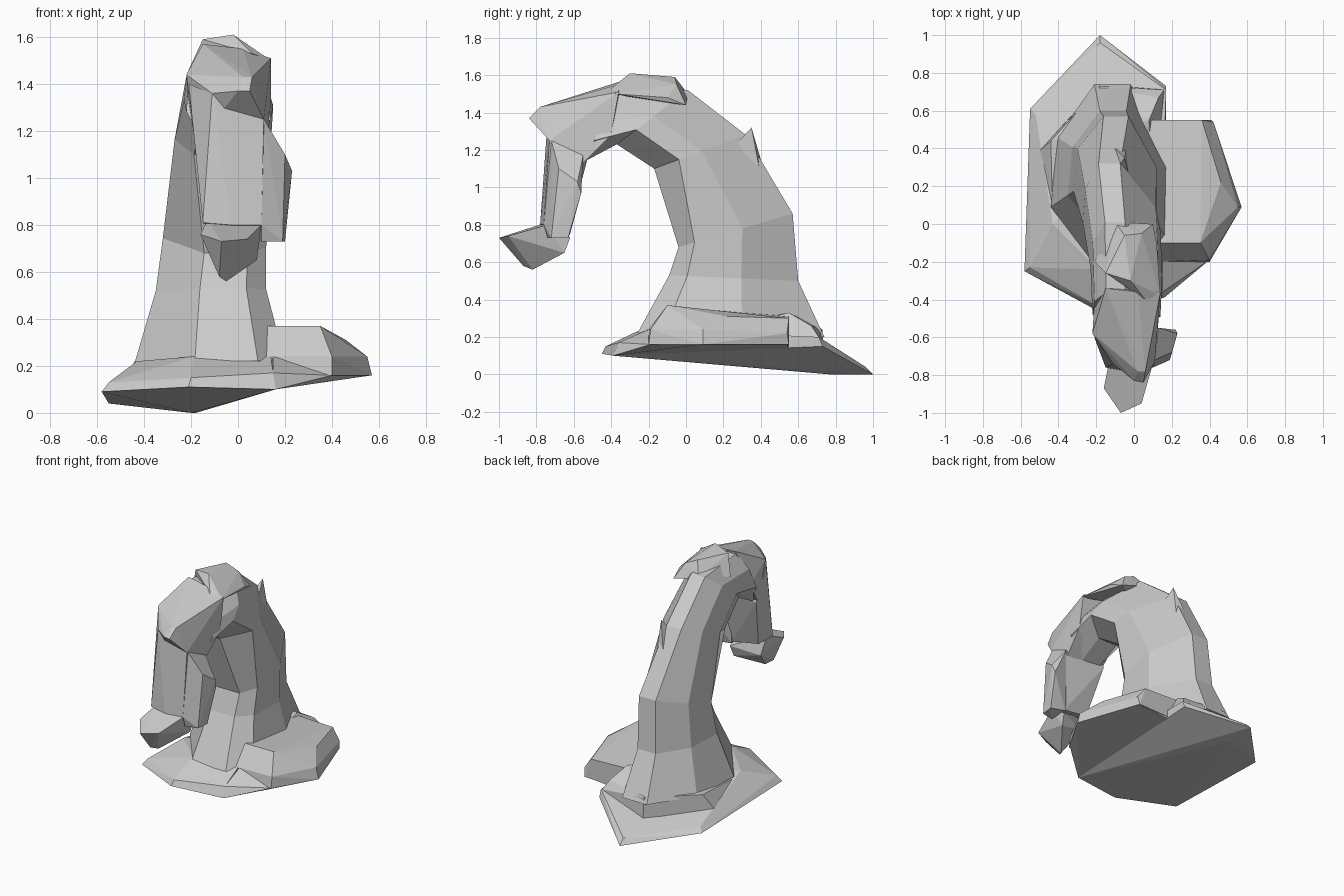
import bpy, bmesh, math


def finish(name, bm):
    bmesh.ops.dissolve_limit(bm, angle_limit=math.radians(4),
                             verts=bm.verts[:], edges=bm.edges[:])
    bmesh.ops.recalc_face_normals(bm, faces=bm.faces[:])
    me = bpy.data.meshes.new(name)
    bm.to_mesh(me)
    bm.free()
    ob = bpy.data.objects.new(name, me)
    bpy.context.collection.objects.link(ob)
    return ob


def hull(name, pts):
    """Faceted rock chunk: convex hull of a few corner points."""
    bm = bmesh.new()
    vs = [bm.verts.new(p) for p in pts]
    res = bmesh.ops.convex_hull(bm, input=vs)
    junk = [v for v in res["geom_interior"] if isinstance(v, bmesh.types.BMVert)]
    bmesh.ops.delete(bm, geom=junk, context='VERTS')
    return finish(name, bm)


def loft(name, rings):
    """Sweep a section (u across x, t from inner to outer side) along rings."""
    bm = bmesh.new()
    loops = []
    for section, (yi, zi), (yo, zo), xl, xr in rings:
        loops.append([bm.verts.new((xl + u * (xr - xl), yi + t * (yo - yi),
                                    zi + t * (zo - zi))) for u, t in section])
    n = len(loops[0])
    for a, b in zip(loops, loops[1:]):
        for i in range(n):
            j = (i + 1) % n
            bm.faces.new((a[i], a[j], b[j], b[i]))
    bm.faces.new(loops[0])
    bm.faces.new(loops[-1][::-1])
    return finish(name, bm)


# tilted base slab with a thin rim, low at the back
hull("base_slab", [
    (-0.18, 1.0, 0.0), (-0.18, 0.96, 0.04), (-0.2, 0.77, 0.0),
    (-0.55, 0.61, 0.04), (-0.52, 0.58, 0.07), (0.17, 0.73, 0.15),
    (0.17, 0.71, 0.2), (-0.58, -0.25, 0.09), (-0.55, -0.23, 0.13),
    (-0.21, -0.45, 0.11), (-0.2, -0.43, 0.15),
    (0.16, -0.39, 0.1), (0.15, -0.36, 0.17),
    (-0.43, 0.0, 0.22), (-0.19, -0.24, 0.24), (0.14, -0.2, 0.24)])

# right-hand apron with its raised ledge
hull("base_apron", [
    (0.16, -0.39, 0.1), (0.15, -0.36, 0.17), (0.05, 0.55, 0.13),
    (0.4, -0.19, 0.16), (0.57, 0.09, 0.16), (0.41, 0.54, 0.16),
    (0.15, -0.2, 0.24), (0.05, 0.55, 0.24)])
hull("base_ledge", [
    (0.05, -0.1, 0.37), (0.35, -0.1, 0.37), (0.46, 0.22, 0.31),
    (0.36, 0.55, 0.3), (0.05, 0.55, 0.31),
    (0.1, -0.2, 0.24), (0.4, -0.19, 0.24), (0.55, 0.09, 0.24),
    (0.42, 0.54, 0.22), (0.4, -0.2, 0.16), (0.57, 0.09, 0.16),
    (0.41, 0.55, 0.16), (0.05, -0.2, 0.15), (0.05, 0.55, 0.15)])

# flared foot of the trunk at the back
hull("trunk_foot", [
    (-0.52, 0.37, 0.07), (-0.18, 0.74, 0.06), (-0.18, 0.73, 0.24),
    (-0.43, 0.0, 0.19), (-0.44, 0.44, 0.22), (0.16, 0.71, 0.2),
    (0.13, 0.67, 0.26), (0.08, 0.55, 0.33), (-0.1, 0.0, 0.22),
    (0.1, 0.1, 0.22), (-0.1, 0.0, 0.1)])

# trunk rising from the foot and arching forward
lower = [(0.4, 0), (0.82, 0), (1, 0.14), (1, 0.56),
         (0.66, 1), (0.36, 1), (0.05, 0.72), (0, 0.35)]
upper = [(0.2, 0), (0.6, 0), (1, 0.27), (0.94, 0.52),
         (0.48, 1), (0.2, 1), (0.03, 0.72), (0, 0.35)]
loft("arched_trunk", [
    (lower, (-0.26, 0.22), (0.74, 0.2), -0.44, 0.2),
    (lower, (-0.09, 0.53), (0.6, 0.5), -0.35, 0.12),
    (lower, (-0.04, 0.68), (0.57, 0.86), -0.32, 0.12),
    (upper, (-0.17, 1.1), (0.32, 1.28), -0.27, 0.14),
    (upper, (-0.37, 1.23), (0.01, 1.52), -0.23, 0.15),
    (upper, (-0.54, 1.14), (-0.36, 1.55), -0.22, 0.14)])

# small pointed spur on the back of the trunk
hull("back_spur", [
    (-0.05, 0.35, 1.32), (-0.1, 0.28, 1.22), (-0.02, 0.24, 1.2),
    (-0.12, 0.42, 1.08), (-0.04, 0.4, 1.06)])

# lump on the crown of the arch
hull("crown_lump", [
    (-0.02, -0.3, 1.61), (-0.05, -0.06, 1.59), (-0.15, -0.26, 1.59),
    (0.04, -0.05, 1.55), (0.06, -0.4, 1.53), (-0.1, 0.01, 1.5),
    (0.12, -0.1, 1.48), (0.1, 0.0, 1.44), (-0.21, -0.2, 1.46),
    (0.14, -0.38, 1.5)])

# head narrowing to the front tip
hull("arch_head", [
    (-0.22, -0.58, 1.44), (-0.15, -0.34, 1.57), (0.02, -0.36, 1.55),
    (0.14, -0.36, 1.51), (-0.21, -0.42, 1.32), (0.14, -0.4, 1.28),
    (0.0, -0.83, 1.37), (0.05, -0.84, 1.37), (0.06, -0.78, 1.43),
    (0.02, -0.78, 1.43), (-0.11, -0.74, 1.36), (0.11, -0.73, 1.25),
    (-0.18, -0.55, 1.14), (0.12, -0.55, 1.13)])

# hanging column and its narrower right-hand neighbour
hull("hanging_column", [
    (-0.21, -0.6, 1.4), (-0.11, -0.74, 1.36), (0.11, -0.73, 1.25),
    (0.13, -0.55, 1.16), (-0.18, -0.53, 1.14),
    (-0.15, -0.76, 0.81), (-0.03, -0.78, 0.8), (0.1, -0.76, 0.8),
    (0.08, -0.63, 0.76), (-0.12, -0.64, 0.79)])
hull("side_column", [
    (0.11, -0.72, 1.25), (0.13, -0.55, 1.17), (0.04, -0.62, 1.2),
    (0.2, -0.68, 1.1), (0.23, -0.58, 1.03), (0.22, -0.56, 0.97),
    (0.1, -0.76, 0.8), (0.1, -0.74, 0.73), (0.19, -0.72, 0.73),
    (0.2, -0.63, 0.73), (0.08, -0.62, 0.75)])

# pointed drip at the bottom of the column
hull("drip_tip", [
    (-0.07, -1.0, 0.73), (0.04, -0.95, 0.74), (-0.16, -0.87, 0.76),
    (-0.13, -0.72, 0.82), (0.1, -0.74, 0.8), (0.09, -0.62, 0.73),
    (0.08, -0.65, 0.65), (0.02, -0.72, 0.63), (-0.05, -0.82, 0.56),
    (-0.08, -0.87, 0.58), (-0.11, -0.68, 0.69)])
